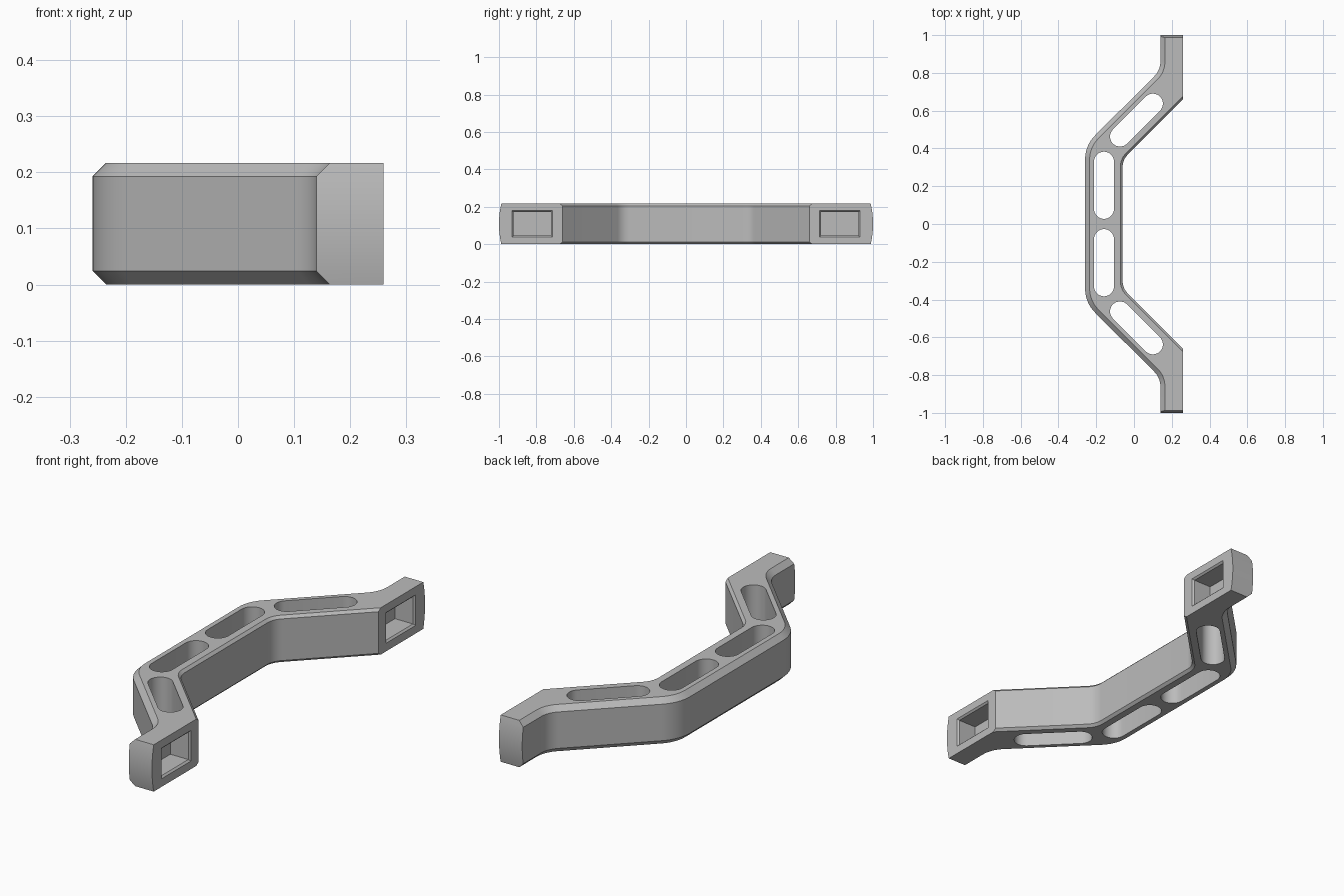
import bpy, bmesh, math
from mathutils import Vector, Matrix

if "Cube" in bpy.data.objects:
    bpy.data.objects.remove(bpy.data.objects["Cube"], do_unlink=True)

HEIGHT = 0.217
OUTER, INNER, FOOT_BACK, FOOT_FACE = -0.259, -0.06, 0.14, 0.259
OUTER_SHIFT, INNER_SHIFT = 0.675, 0.40    # diagonals follow y = x + shift

grey = bpy.data.materials.new("satin grey")
grey.use_nodes = True
grey.diffuse_color = (0.5, 0.5, 0.5, 1)
grey.node_tree.nodes["Principled BSDF"].inputs["Base Color"].default_value = (0.5, 0.5, 0.5, 1)


def finish(bm, name):
    bmesh.ops.recalc_face_normals(bm, faces=bm.faces)
    mesh = bpy.data.meshes.new(name)
    bm.to_mesh(mesh)
    bm.free()
    obj = bpy.data.objects.new(name, mesh)
    bpy.context.collection.objects.link(obj)
    mesh.materials.append(grey)
    return obj


def prism(points, low, high):
    """Closed outline extruded along z."""
    bm = bmesh.new()
    face = bm.faces.new([bm.verts.new((x, y, low)) for x, y in points])
    new = bmesh.ops.extrude_face_region(bm, geom=[face])["geom"]
    bmesh.ops.translate(bm, vec=(0, 0, high - low),
                        verts=[v for v in new if isinstance(v, bmesh.types.BMVert)])
    bmesh.ops.recalc_face_normals(bm, faces=bm.faces)
    return bm


def fillet(before, corner, after, radius, steps=10):
    """Arc that rounds one corner of an outline."""
    c = Vector(corner)
    u = (Vector(before) - c).normalized()
    v = (Vector(after) - c).normalized()
    half = u.angle(v) / 2
    centre = c + (u + v).normalized() * radius / math.sin(half)
    start = c + u * radius / math.tan(half) - centre
    sweep = start.angle_signed(c + v * radius / math.tan(half) - centre)
    return [tuple(centre + Matrix.Rotation(-sweep * i / steps, 2) @ start)
            for i in range(steps + 1)]


def half_path(x_low, x_high, shift, r_low, r_high, end):
    """One side of the bracket from the middle to the foot."""
    a, b = (x_low, x_low + shift), (x_high, x_high + shift)
    path = fillet((x_low, 0), a, b, r_low)
    return path + (fillet(a, b, (x_high, end), r_high) + [(x_high, end)] if r_high else [b])


def capsule(a, b, radius, steps=14):
    """Slot outline with round ends."""
    heading = math.atan2(b[1] - a[1], b[0] - a[0])
    out = []
    for (x, y), turn in ((b, -math.pi / 2), (a, math.pi / 2)):
        for i in range(steps + 1):
            t = heading + turn + math.pi * i / steps
            out.append((x + radius * math.cos(t), y + radius * math.sin(t)))
    return out


def apply_boolean(target, cutter, operation):
    cutter.hide_render = True
    mod = target.modifiers.new("cut", 'BOOLEAN')
    mod.operation, mod.solver, mod.object = operation, 'EXACT', cutter
    bpy.context.view_layer.objects.active = target
    bpy.ops.object.modifier_apply(modifier=mod.name)
    bpy.data.objects.remove(cutter, do_unlink=True)


# Bracket body: mirrored outline, extruded upwards
END = 1.0
outer = half_path(OUTER, FOOT_BACK, OUTER_SHIFT, 0.18, 0.11, END)
inner = half_path(INNER, FOOT_FACE, INNER_SHIFT, 0.09, 0, END)
flip = lambda path: [(x, -y) for x, y in reversed(path)]
outer_full = flip(outer) + outer
inner_full = flip(inner) + inner
outline = outer_full + [(FOOT_FACE, END)] + inner_full[::-1] + [(FOOT_FACE, -END)]
bm = prism(outline, 0, HEIGHT)


# Long edges: wide chamfer outside, narrow chamfer inside
def chamfer(path, width):
    near = lambda v: any(math.hypot(v.co.x - x, v.co.y - y) < 1e-4 for x, y in path)
    edges = [e for e in bm.edges if abs(e.verts[0].co.z - e.verts[1].co.z) < 1e-5
             and all(near(v) for v in e.verts)]
    bmesh.ops.bevel(bm, geom=edges, offset=width, offset_type='OFFSET',
                    segments=1, affect='EDGES', clamp_overlap=False)


chamfer(outer_full, 0.024)
chamfer(inner_full, 0.012)
bracket = finish(bm, "bracket_body")

# Gently bowed end faces
bow = []
for i in range(13):
    t = i / 6 - 1
    bow.append((END - 0.015 * t * t, HEIGHT / 2 * (1 + t) + 0.01 * t))
barrel = prism(bow + [(-y, z) for y, z in reversed(bow)], -0.5, 0.5)
barrel.transform(Matrix(((0, 0, 1, 0), (1, 0, 0, 0), (0, 1, 0, 0), (0, 0, 0, 1))))
apply_boolean(bracket, finish(barrel, "end_trimmer"), 'INTERSECT')

for side in (1, -1):
    # Through slots in the straight and diagonal arms
    for a, b in (((-0.159, 0.08), (-0.159, 0.33)), ((-0.074, 0.463), (0.1, 0.637))):
        slot = capsule((a[0], a[1] * side), (b[0], b[1] * side), 0.053)
        apply_boolean(bracket, finish(prism(slot, -0.1, 0.4), "slot_cutter"), 'DIFFERENCE')

    # Blind rectangular foot pocket with a flared mouth
    pocket = bmesh.new()
    bmesh.ops.create_cube(pocket, size=1)
    centre = Vector((0.205, 0.8225 * side, HEIGHT / 2))
    for v in pocket.verts:
        v.co = centre + Vector((v.co.x * 0.092, v.co.y * 0.2, v.co.z * 0.126))
    mouth = max(pocket.faces, key=lambda f: f.calc_center_median().x)
    new = bmesh.ops.extrude_face_region(pocket, geom=[mouth])["geom"]
    pocket.faces.remove(mouth)
    for v in (g for g in new if isinstance(g, bmesh.types.BMVert)):
        v.co.x += 0.018
        v.co.y += math.copysign(0.018, v.co.y - centre.y)
        v.co.z += math.copysign(0.018, v.co.z - centre.z)
    apply_boolean(bracket, finish(pocket, "pocket_cutter"), 'DIFFERENCE')

# Smooth fillets, crisp chamfers
bpy.ops.object.select_all(action='DESELECT')
bracket.select_set(True)
bpy.context.view_layer.objects.active = bracket
bpy.ops.object.shade_smooth_by_angle(angle=math.radians(25))
